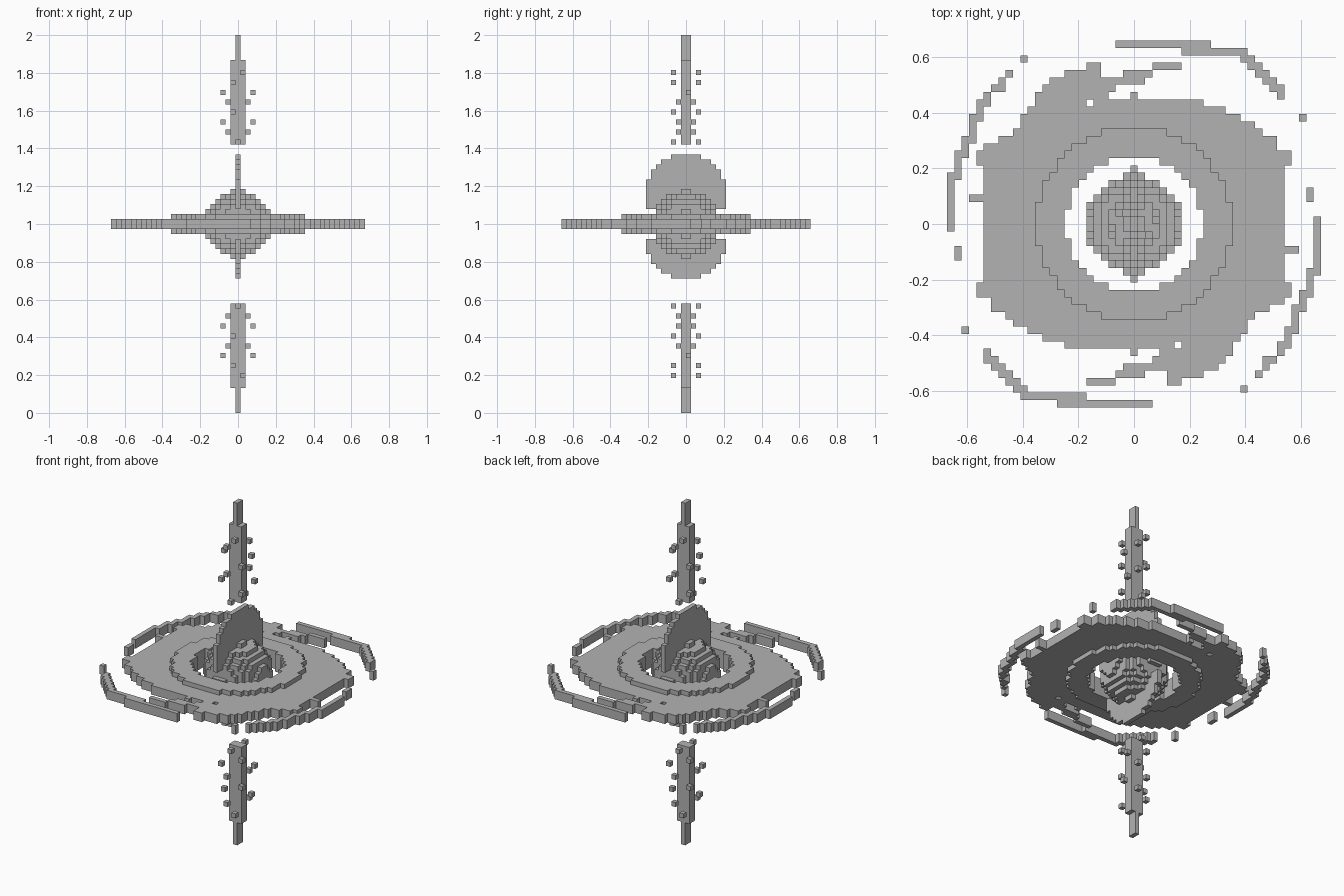
import bpy
import bmesh
from mathutils import Vector

CELL = 1 / 38  # edge length of one block

if "Cube" in bpy.data.objects:
    bpy.data.objects.remove(bpy.data.objects["Cube"], do_unlink=True)

grey = bpy.data.materials.new("plain grey")
grey.use_nodes = True
grey.diffuse_color = (0.45, 0.45, 0.45, 1)
grey.node_tree.nodes["Principled BSDF"].inputs["Base Color"].default_value = grey.diffuse_color

parts = {}


# Cells are whole-number blocks (i, j, k); x is centred on a block, y and z between blocks
def centre(i, j, k):
    return Vector((i, j + 0.5, k + 0.5))


def box(i_range, j_range, k_range):
    return {(i, j, k) for i in range(*i_range) for j in range(*j_range) for k in range(*k_range)}


def half_turn(cells):
    return cells | {(-i, -1 - j, k) for i, j, k in cells}


def flip(cells):
    return {(i, j, -1 - k) for i, j, k in cells}


def stroke(*points):
    """Flat line of blocks through the points, two blocks thick."""
    cells = set()
    for a, b in zip(points, points[1:] + points[-1:]):
        for step in range(101):
            p = Vector(a).lerp(Vector(b), step / 100)
            cells |= {(round(p.x), round(p.y), k) for k in (-1, 0)}
    return cells


def radius(cell):
    return centre(*cell).xy.length


# Central sphere
parts["core_sphere"] = {c for c in box((-7, 8), (-7, 7), (-7, 7)) if centre(*c).length < 6.65}


# Upright halo plates above and below the sphere
def halo(height, low, high):
    middle = Vector((0, 0, height))
    return {c for c in box((0, 1), (-9, 9), (low, high)) if (centre(*c) - middle).length < 8.2}


parts["upper_halo"] = halo(6, 3, 14) - parts["core_sphere"]
parts["lower_halo"] = halo(-3, -11, -3) - parts["core_sphere"]

# Thick inner ring
parts["inner_ring"] = {c for c in box((-14, 15), (-14, 14), (-2, 2)) if 9.2 < radius(c) < 13.3}

# Thin outer disc: left and right edge of each row, from the middle outwards
edges = [(-20, 20), (-20, 20), (-20, 20), (-22, 20), (-20, 20), (-20, 20), (-20, 20),
         (-20, 20), (-21, 21), (-21, 21), (-20, 19), (-18, 19), (-16, 17), (-15, 16),
         (-15, 14), (-14, 12), (-13, 9), (-13, -4), (-12, -3), (-11, 1), (-9, -5), (-6, -5)]
disc = set()
for row, (left, right) in enumerate(edges):
    disc |= box((left, right + 1), (row, row + 1), (-1, 1))
disc -= stroke((-6, 16))
disc |= stroke((0, 17)) | stroke((-1, 20), (2, 20)) | stroke((3, 21), (6, 21))
disc = {c for c in half_turn(disc) if radius(c) > 9.2}
parts["outer_disc"] = disc - parts["inner_ring"]

# Broken spiral arms around the disc
long_arm = stroke((-25, -1), (-25, 5), (-24, 8), (-23, 10), (-22, 12), (-21, 15),
                  (-20, 17), (-17, 20))
short_arm = stroke((-2, 24), (10, 24)) | stroke((7, 23), (14, 23), (16, 22), (20, 17))
crumbs = stroke((-15, 22)) | stroke((23, 14)) | stroke((24, 3), (24, 4))
parts["long_arms"] = half_turn(long_arm)
parts["short_arms"] = half_turn(short_arm)
parts["arm_crumbs"] = half_turn(crumbs)

# Polar jets with a double helix of loose blocks
jet = box((-1, 2), (-1, 1), (16, 33)) | box((0, 1), (-1, 1), (33, 38))
helix = [(0, 2), (2, -2), (3, 1), (1, 2), (2, -2), (3, 0), (1, 2), (1, -3)]
sparks = half_turn({(i, j, 16 + 2 * n) for n, (i, j) in enumerate(helix)})
parts["upper_jet"], parts["lower_jet"] = jet, flip(jet)
parts["upper_sparks"], parts["lower_sparks"] = sparks, flip(sparks)

# Skin every part with the block faces that are open to the air
solid = set().union(*parts.values())


def build(name, cells):
    bm = bmesh.new()
    corners = {}

    def vert(p):
        key = tuple(round(2 * v) for v in p)
        if key not in corners:
            corners[key] = bm.verts.new(p * CELL + Vector((0, 0, 1)))
        return corners[key]

    for cell in sorted(cells):
        for axis in range(3):
            for side in (-1, 1):
                n = Vector((0, 0, 0))
                n[axis] = side
                if tuple(int(c + d) for c, d in zip(cell, n)) in solid:
                    continue
                u = Vector((0, 0, 0))
                u[(axis + 1) % 3] = 1
                v = n.cross(u)
                mid = centre(*cell) + n / 2
                bm.faces.new([vert(mid + (a * u + b * v) / 2)
                              for a, b in ((-1, -1), (1, -1), (1, 1), (-1, 1))])
    mesh = bpy.data.meshes.new(name)
    bm.to_mesh(mesh)
    bm.free()
    mesh.materials.append(grey)
    bpy.context.collection.objects.link(bpy.data.objects.new(name, mesh))


for part_name, part_cells in parts.items():
    build(part_name, part_cells)
